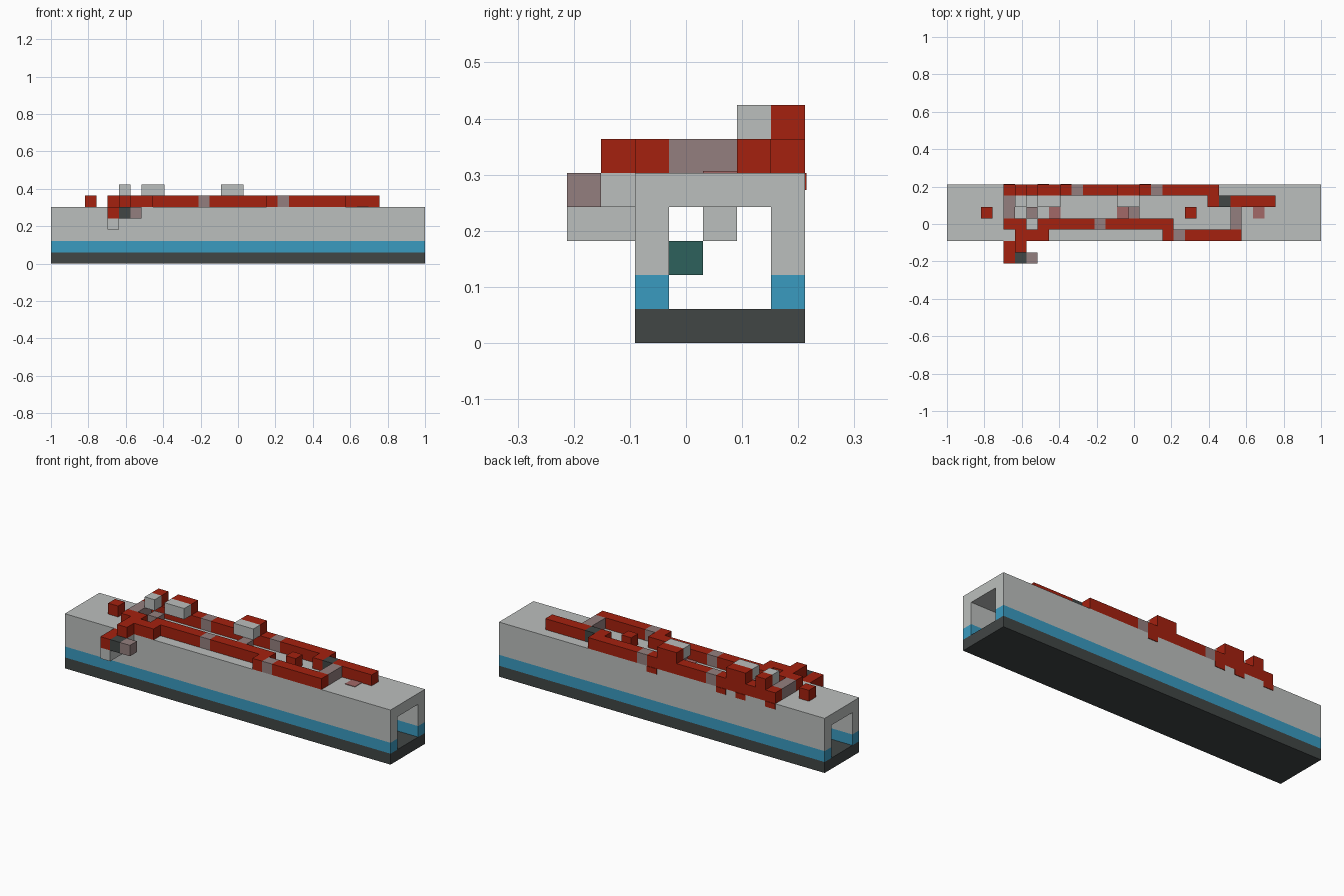
import bpy
import bmesh

if "Cube" in bpy.data.objects:
    bpy.data.objects.remove(bpy.data.objects["Cube"], do_unlink=True)

U = 2 / 33               # size of one grid cell
OX, OY = -1.0, -3.5 * U  # corner of the grid


def material(name, r, g, b):
    m = bpy.data.materials.new(name)
    m.use_nodes = True
    m.diffuse_color = (r, g, b, 1)
    m.node_tree.nodes["Principled BSDF"].inputs["Base Color"].default_value = (r, g, b, 1)
    return m


GREY = material("light grey", 0.50, 0.52, 0.51)
DARK = material("charcoal", 0.053, 0.061, 0.06)
BLUE = material("blue", 0.042, 0.328, 0.527)
RED = material("red", 0.376, 0.015, 0.0045)
MAUVE = material("dusty mauve", 0.296, 0.212, 0.209)
GREEN = material("deep green", 0.026, 0.12, 0.107)
FADED = material("faded red", 0.36, 0.14, 0.135)


def finish(name, bm, mat):
    bmesh.ops.recalc_face_normals(bm, faces=bm.faces)
    mesh = bpy.data.meshes.new(name)
    bm.to_mesh(mesh)
    bm.free()
    mesh.materials.append(mat)
    obj = bpy.data.objects.new(name, mesh)
    bpy.context.collection.objects.link(obj)


def add_box(bm, i, j, k, nx=1, ny=1, nz=1):
    """Box measured in grid cells from its low corner."""
    made = bmesh.ops.create_cube(bm, size=1)
    for v in made["verts"]:
        v.co = (OX + (i + (v.co.x + .5) * nx) * U,
                OY + (j + (v.co.y + .5) * ny) * U,
                (k + (v.co.z + .5) * nz) * U)


def boxes(name, mat, *items):
    bm = bmesh.new()
    for item in items:
        add_box(bm, *item)
    finish(name, bm, mat)


# Hollow hull: floor, striped walls and an arch-shaped shell
boxes("floor_slab", DARK, (0, 2, 0, 33, 5, 1))
boxes("wall_stripes", BLUE, (0, 2, 1, 33), (0, 6, 1, 33))

bm = bmesh.new()
arch = [(2, 2), (2, 5), (7, 5), (7, 2), (6, 2), (6, 4), (3, 4), (3, 2)]
face = bm.faces.new([bm.verts.new((OX, OY + y * U, z * U)) for y, z in arch])
ext = bmesh.ops.extrude_face_region(bm, geom=[face])
bmesh.ops.translate(bm, vec=(33 * U, 0, 0),
                    verts=[e for e in ext["geom"] if isinstance(e, bmesh.types.BMVert)])
finish("hull_shell", bm, GREY)

# Roof pipes: runs along the roof, split by mauve joints
boxes("back_pipe", RED, (5, 6, 5, 6), (12, 6, 5, 6), (19, 6, 5, 5),
      (23, 5, 5), (25, 5, 5, 4))
boxes("middle_pipe", RED, (5, 3, 5, 2), (8, 3, 5, 5), (14, 3, 5, 6))
boxes("front_pipe", RED, (6, 2, 5, 3), (19, 2, 5), (21, 2, 5, 5), (6, 1, 5))
boxes("roof_studs", RED, (3, 4, 5), (21, 4, 5))
boxes("pipe_joints", MAUVE, (11, 6, 5), (18, 6, 5), (13, 3, 5), (20, 2, 5))
boxes("cross_pipes", MAUVE, (5, 4, 5, 1, 2), (25, 3, 5, 1, 2), (7, 4, 5), (16, 4, 5))
boxes("dark_joint", DARK, (24, 5, 5))

# Raised vents: grey front half, red back half
vents = [(6, 1), (8, 2), (15, 2)]
boxes("vent_fronts", GREY, *[(i, 5, 6, n) for i, n in vents])
boxes("vent_backs", RED, *[(i, 6, 6, n) for i, n in vents])

# Arm hanging over the front side
boxes("arm_bracket", GREY, (5, 0, 3, 1, 2), (6, 1, 4))
boxes("arm_red", RED, (5, 0, 4, 1, 2))
boxes("arm_dark", DARK, (6, 0, 4))
boxes("arm_tip", MAUVE, (7, 0, 4))

# Thin patches on the roof and at the top of the back wall
boxes("roof_patches", FADED, *[(i, 4, 5, 1, 1, .05) for i in (9, 15, 27)])
boxes("back_patches", RED, *[(i, 7, 4.5, 1, .05, .5) for i in (5, 8, 10, 17)])

# Fittings inside the tunnel
boxes("ceiling_block", GREY, (15, 4, 3))
boxes("inner_light", GREEN, (15, 3, 2))
